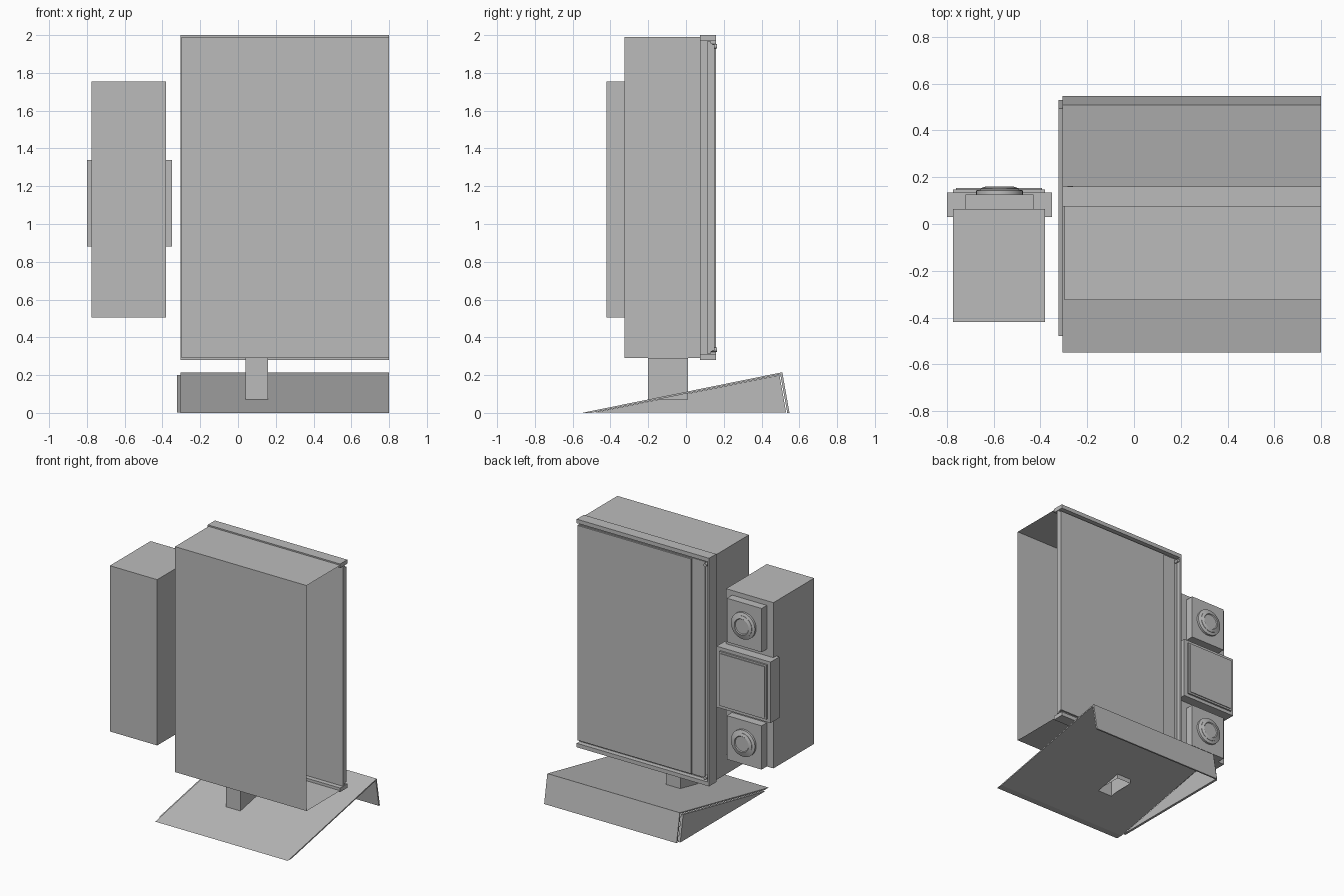
import bpy, bmesh
from mathutils import Matrix, Vector

cube = bpy.data.objects.get("Cube")
if cube:
    bpy.data.objects.remove(cube, do_unlink=True)

GREY = (0.5, 0.5, 0.5, 1)
grey = bpy.data.materials.new("plain_grey")
grey.use_nodes = True
grey.diffuse_color = GREY
grey.node_tree.nodes["Principled BSDF"].inputs["Base Color"].default_value = GREY


def finish(name, bm):
    mesh = bpy.data.meshes.new(name)
    bm.to_mesh(mesh)
    bm.free()
    mesh.materials.append(grey)
    obj = bpy.data.objects.new(name, mesh)
    bpy.context.collection.objects.link(obj)
    return obj


def box(name, x, y, z, open_sides=()):
    """Box from three ranges; faces whose normal is in open_sides are left out."""
    bm = bmesh.new()
    lo, hi = Vector((x[0], y[0], z[0])), Vector((x[1], y[1], z[1]))
    place = Matrix.Translation((lo + hi) / 2) @ Matrix.Diagonal((*(hi - lo), 1))
    bmesh.ops.create_cube(bm, size=1, matrix=place)
    bm.normal_update()
    gone = [f for f in bm.faces if any(f.normal.dot(Vector(s)) > 0.9 for s in open_sides)]
    bmesh.ops.delete(bm, geom=gone, context='FACES')
    return finish(name, bm)


def prism(name, profile, x0, x1):
    """Closed y-z profile pushed along x."""
    bm = bmesh.new()
    face = bm.faces.new([bm.verts.new((x0, y, z)) for y, z in profile])
    out = bmesh.ops.extrude_face_region(bm, geom=[face])
    moved = [v for v in out["geom"] if isinstance(v, bmesh.types.BMVert)]
    bmesh.ops.translate(bm, verts=moved, vec=(x1 - x0, 0, 0))
    bmesh.ops.recalc_face_normals(bm, faces=bm.faces)
    return finish(name, bm)


def dial(name, cx, cz, rings):
    """Stepped round knob facing the back, from (radius, y) rings."""
    bm = bmesh.new()
    last = None
    steps = 32
    for r, y in rings:
        turn = Matrix.Translation((cx, y, cz)) @ Matrix.Rotation(-1.5707963, 4, 'X')
        ring = bmesh.ops.create_circle(bm, segments=steps, radius=r, matrix=turn)["verts"]
        if last:
            for i in range(steps):
                j = (i + 1) % steps
                bm.faces.new((last[i], last[j], ring[j], ring[i]))
        last = ring
    bm.faces.new(last)
    bmesh.ops.recalc_face_normals(bm, faces=bm.faces)
    obj = finish(name, bm)
    bpy.ops.object.select_all(action='DESELECT')
    obj.select_set(True)
    bpy.context.view_layer.objects.active = obj
    bpy.ops.object.shade_smooth_by_angle(angle=0.5)
    return obj


RIGHT, UP, DOWN = (1, 0, 0), (0, 0, 1), (0, 0, -1)
END = 0.80

# Main cabinet, open at the cut end
box("cabinet_shell", (-0.298, END), (-0.325, 0.11), (0.29, 1.99), [RIGHT])

# Frame round the back opening
box("frame_top", (-0.305, END), (0.075, 0.16), (1.97, 2.0))
box("frame_bottom", (-0.305, END), (0.075, 0.16), (0.28, 0.31))
box("frame_side", (-0.305, -0.29), (0.075, 0.16), (0.31, 1.97))

# Layered back panels
box("back_panel_border", (-0.285, END), (0.11, 0.132), (0.315, 1.965))
box("back_panel_strip", (-0.255, END), (0.132, 0.14), (0.325, 1.955))
box("back_panel", (-0.15, END), (0.14, 0.152), (0.33, 1.95))
for label, z in (("upper", 1.94), ("lower", 0.335)):
    dial(label + "_panel_pin", -0.272, z, [(0.012, 0.13), (0.012, 0.163)])

# Side box with two dials and a middle unit
box("side_box", (-0.775, -0.38), (-0.42, 0.065), (0.505, 1.755))
for label, z in (("upper", 1.555), ("lower", 0.67)):
    box(label + "_dial_plate", (-0.72, -0.43), (0.065, 0.127), (z - 0.165, z + 0.165))
    dial(label + "_dial", -0.575, z,
         [(0.1, 0.127), (0.1, 0.143), (0.08, 0.15), (0.08, 0.153),
          (0.06, 0.16), (0.055, 0.154)])
box("middle_unit", (-0.80, -0.35), (0.03, 0.135), (0.88, 1.34))
box("middle_unit_frame", (-0.775, -0.38), (0.135, 0.148), (0.905, 1.315))
box("middle_unit_face", (-0.762, -0.393), (0.148, 0.154), (0.918, 1.302))

# Post between cabinet and base
box("post", (0.04, 0.16), (-0.20, 0.01), (0.07, 0.29), [UP, DOWN])

# Wedge base: thin sloped top with a hole for the post, back plate, side plate
top = prism("base_top", [(-0.55, 0), (0.51, 0.215), (0.508, 0.205), (-0.50, 0)], -0.305, END)
cutter = box("post_hole_cutter", (0.04, 0.16), (-0.20, 0.01), (-0.1, 0.4))
cutter.hide_render = True
cut = top.modifiers.new("post_hole", 'BOOLEAN')
cut.operation = 'DIFFERENCE'
cut.object = cutter
bpy.context.view_layer.objects.active = top
bpy.ops.object.modifier_apply(modifier=cut.name)
bpy.data.objects.remove(cutter, do_unlink=True)

prism("base_back", [(0.51, 0.215), (0.548, 0), (0.536, 0), (0.498, 0.21)], -0.305, END)
prism("base_side", [(-0.48, 0.003), (0.495, 0.20), (0.53, 0.003)], -0.323, -0.305)
